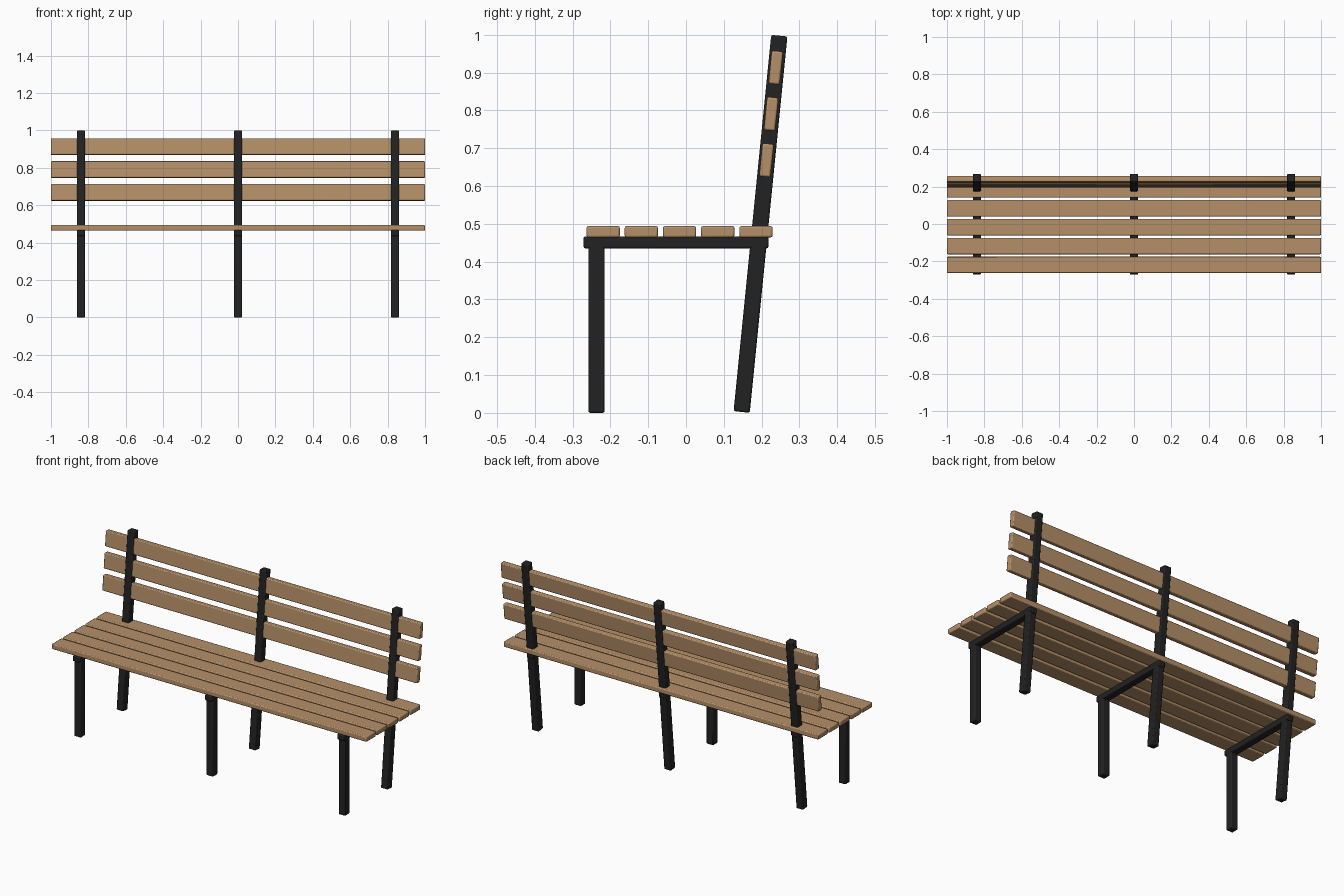
import bpy
import math

if "Cube" in bpy.data.objects:
    bpy.data.objects.remove(bpy.data.objects["Cube"])


def material(name, rgb):
    m = bpy.data.materials.new(name)
    m.diffuse_color = (*rgb, 1)
    m.use_nodes = True
    m.node_tree.nodes["Principled BSDF"].inputs["Base Color"].default_value = m.diffuse_color
    return m


WOOD = material("warm_wood", (0.46, 0.28, 0.14))
IRON = material("black_metal", (0.016, 0.016, 0.016))

LEAN = math.atan2(0.0995, 0.995)   # backward lean of the rear posts


def bar(name, center, size, mat, bevel, lean=0.0):
    """Rounded-edge box, optionally leaning backward about x."""
    bpy.ops.mesh.primitive_cube_add(size=1, location=center)
    ob = bpy.context.object
    ob.name = name
    ob.scale = size
    bpy.ops.object.transform_apply(location=False, rotation=False, scale=True)
    ob.rotation_euler.x = -lean
    ob.data.materials.append(mat)
    mod = ob.modifiers.new("soft_edges", 'BEVEL')
    mod.width = bevel
    mod.segments = 2
    bpy.ops.object.shade_smooth_by_angle(angle=math.radians(30))
    return ob


def post_y(z):
    """Centre line of the leaning post at height z."""
    return 0.147 + 0.1 * z


# Three metal frames: front leg, seat rail and leaning rear post
for side, x in (("left", -0.84), ("middle", 0.0), ("right", 0.84)):
    bar(f"front_leg_{side}", (x, -0.2365, 0.2225), (0.043, 0.043, 0.445), IRON, 0.005)
    bar(f"seat_rail_{side}", (x, -0.0265, 0.451), (0.043, 0.489, 0.032), IRON, 0.005)
    bar(f"rear_post_{side}", (x, post_y(0.5), 0.5), (0.043, 0.043, 1.0), IRON, 0.005, LEAN)

# Five seat slats
for i in range(5):
    bar(f"seat_slat_{i + 1}", (0, -0.219 + 0.101 * i, 0.479), (2.0, 0.088, 0.030), WOOD, 0.005)

# Three backrest slats set through the posts
for i in range(3):
    z = 0.668 + 0.1225 * i
    bar(f"back_slat_{i + 1}", (0, post_y(z) - 0.001, z), (2.0, 0.030, 0.088), WOOD, 0.005, LEAN)
